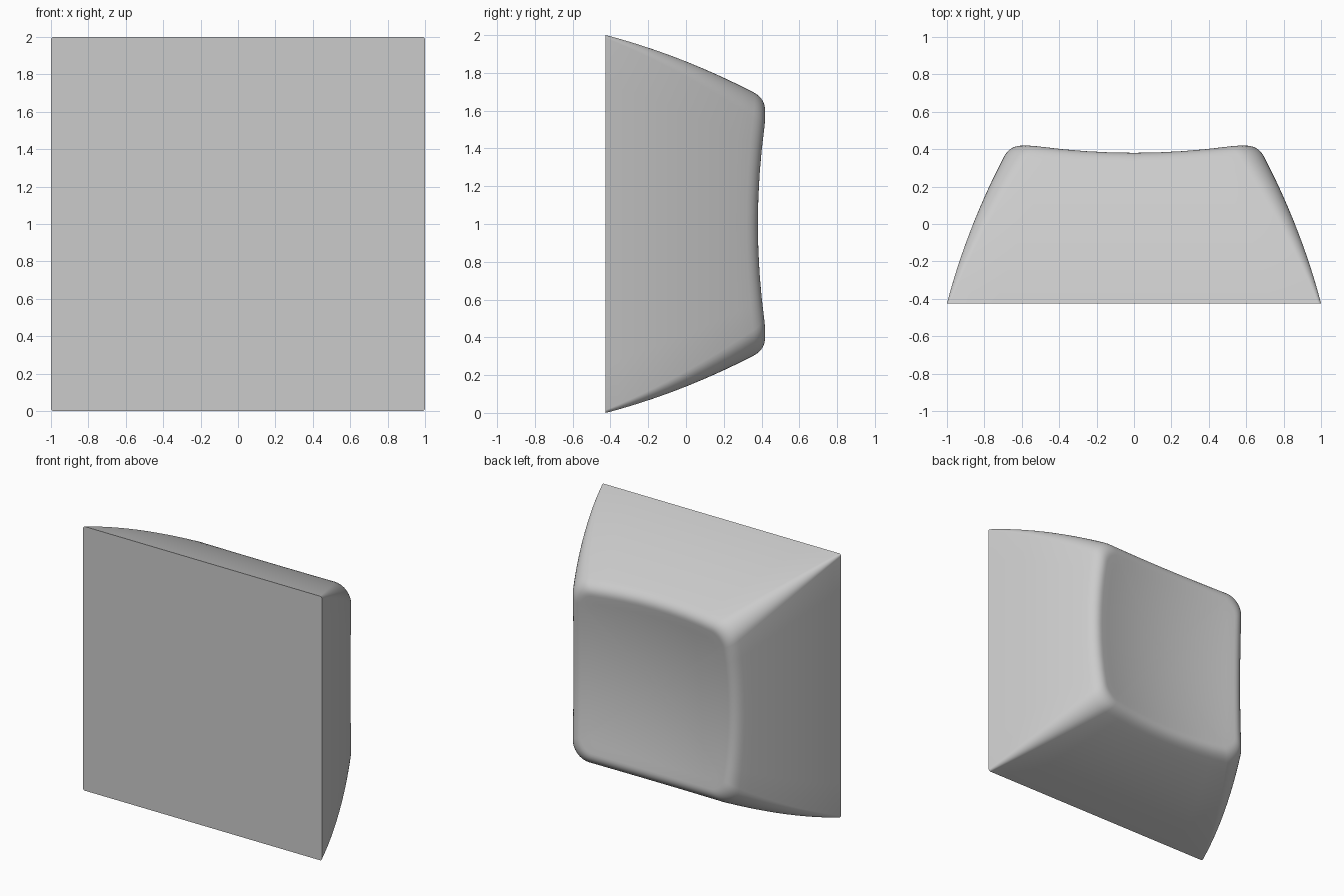
import bpy, bmesh, math

if "Cube" in bpy.data.objects:
    bpy.data.objects.remove(bpy.data.objects["Cube"])

BACK = -0.425        # flat base plane (y)
ARC = 8              # segments per rounded corner
EDGE = 8             # segments per straight edge
DISH_K, DISH_C = 0.145, 0.324


def half_width(y):
    t = y - BACK
    return 1.0 - 0.26 * t - 0.1625 * t * t


def radius(y):
    return 0.015 + 0.13 * (y - BACK) / 0.85


def dish(x, z):
    return DISH_C + DISH_K * (x * x + z * z)


def outline(i, h, r):
    """Point i on a rounded square of half width h and corner radius r."""
    q, k = divmod(i, ARC + EDGE)
    c = h - r
    if k <= ARC:
        a = math.pi / 2 * k / ARC
        x, z = c + r * math.cos(a), c + r * math.sin(a)
    else:
        x, z = c - 2 * c * (k - ARC) / EDGE, h
    for _ in range(q):
        x, z = -z, x
    return x, z


def side_point(i, y):
    x, z = outline(i, half_width(y), radius(y))
    return x, y, z


def column(i):
    """Points from the base, up the side, over the rim and into the dish."""
    yc = 0.4
    for _ in range(8):
        x, _, z = side_point(i, yc)
        yc = dish(x, z)
    start = yc - 0.07
    pts = [side_point(i, BACK + (start - BACK) * s / 12) for s in range(13)]
    # rounded rim
    inset = 0.065
    p0, p1 = pts[-1], side_point(i, yc)
    x, z = outline(i, half_width(yc) - inset, radius(yc) - inset + 0.015)
    p2 = (x, dish(x, z), z)
    for s in range(1, 9):
        t = s / 8
        pts.append(tuple((1 - t) ** 2 * a + 2 * t * (1 - t) * b + t * t * c
                         for a, b, c in zip(p0, p1, p2)))
    # concave face
    for s in range(9, 0, -1):
        f = s / 10
        pts.append((x * f, dish(x * f, z * f), z * f))
    return pts


# Keycap body
bm = bmesh.new()
n = 4 * (ARC + EDGE)
cols = [[bm.verts.new((x, y, z + 1.0)) for x, y, z in column(i)] for i in range(n)]
centre = bm.verts.new((0, DISH_C, 1.0))
for i in range(n):
    a, b = cols[i], cols[(i + 1) % n]
    for j in range(len(a) - 1):
        bm.faces.new((a[j], b[j], b[j + 1], a[j + 1]))
    bm.faces.new((a[-1], b[-1], centre))
bm.faces.new([c[0] for c in cols])
bmesh.ops.recalc_face_normals(bm, faces=bm.faces)

mesh = bpy.data.meshes.new("keycap")
bm.to_mesh(mesh)
bm.free()
cap = bpy.data.objects.new("keycap", mesh)
bpy.context.collection.objects.link(cap)

grey = bpy.data.materials.new("light grey")
grey.diffuse_color = (0.6, 0.6, 0.6, 1)
grey.use_nodes = True
grey.node_tree.nodes["Principled BSDF"].inputs["Base Color"].default_value = grey.diffuse_color
mesh.materials.append(grey)

bpy.context.view_layer.objects.active = cap
cap.select_set(True)
bpy.ops.object.shade_smooth_by_angle(angle=math.radians(40))
